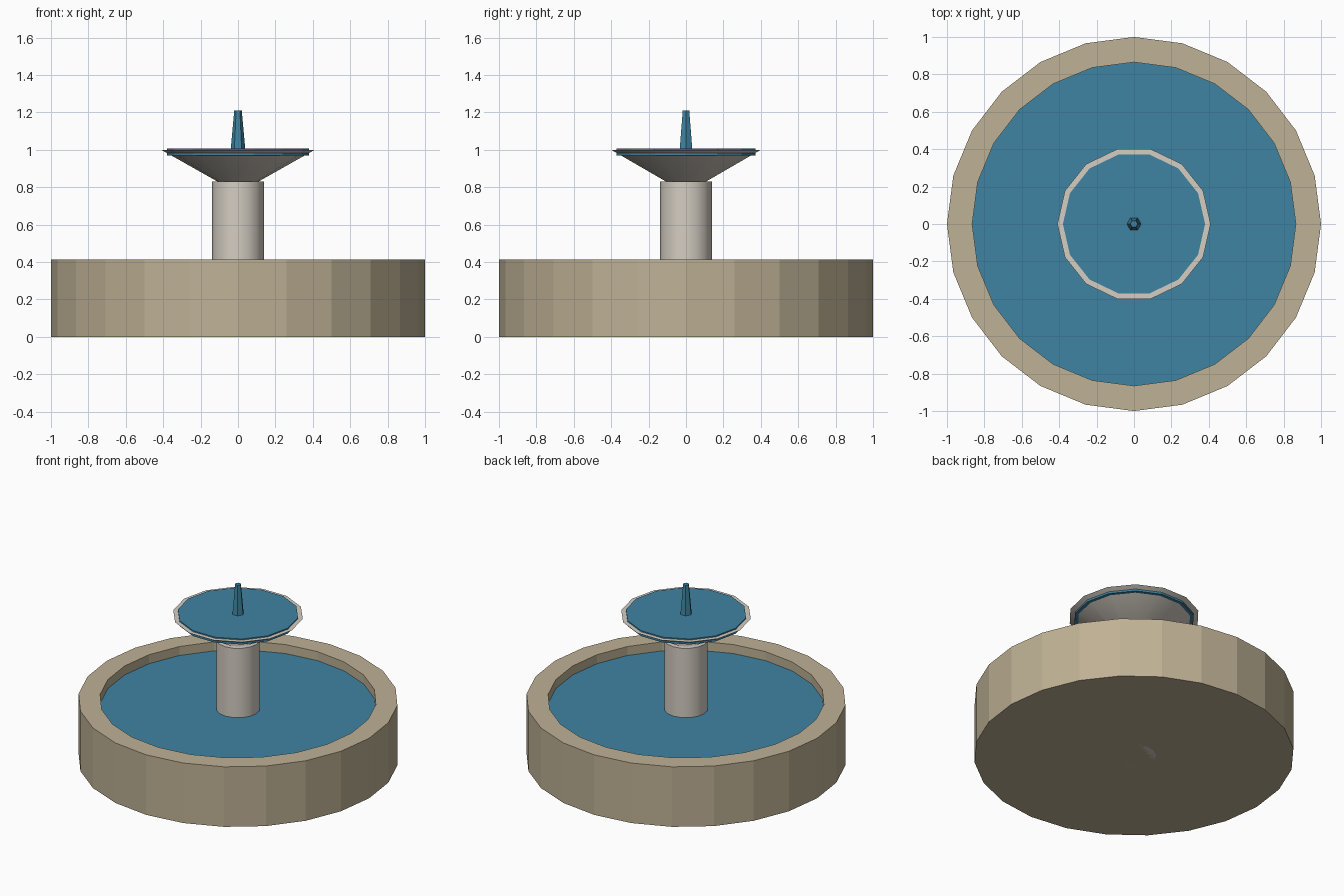
import bpy, bmesh
from math import cos, sin, pi, radians

if "Cube" in bpy.data.objects:
    bpy.data.objects.remove(bpy.data.objects["Cube"])


def material(name, rgb):
    m = bpy.data.materials.new(name)
    m.diffuse_color = (*rgb, 1)
    m.use_nodes = True
    m.node_tree.nodes["Principled BSDF"].inputs["Base Color"].default_value = m.diffuse_color
    return m


sandstone = material("sandstone", (0.52, 0.44, 0.30))
pale_stone = material("pale_stone", (0.66, 0.61, 0.54))
water = material("water", (0.05, 0.23, 0.36))


def lathe(name, profile, sides, mat, smooth=False):
    """Spin (radius, z) points around z; both ends are capped flat."""
    bm = bmesh.new()
    rings = [[bm.verts.new((r * cos(2 * pi * i / sides), r * sin(2 * pi * i / sides), z))
              for i in range(sides)] for r, z in profile]
    for a, b in zip(rings, rings[1:]):
        for i in range(sides):
            j = (i + 1) % sides
            bm.faces.new((a[i], a[j], b[j], b[i]))
    bm.faces.new(rings[0][::-1])
    bm.faces.new(rings[-1])
    bmesh.ops.recalc_face_normals(bm, faces=bm.faces[:])
    mesh = bpy.data.meshes.new(name)
    bm.to_mesh(mesh)
    bm.free()
    mesh.materials.append(mat)
    obj = bpy.data.objects.new(name, mesh)
    bpy.context.collection.objects.link(obj)
    if smooth:
        bpy.ops.object.select_all(action='DESELECT')
        obj.select_set(True)
        bpy.context.view_layer.objects.active = obj
        bpy.ops.object.shade_smooth_by_angle(angle=radians(40))
    return obj


# Lower pool: hollow faceted basin and its water
lathe("basin", [(1, 0), (1, 0.414), (0.865, 0.414), (0.865, 0.10)], 24, sandstone)
lathe("pool_water", [(0.865, 0.31), (0.865, 0.352)], 24, water)

# Central column
lathe("column", [(0.138, 0), (0.138, 0.83)], 16, pale_stone, smooth=True)

# Upper bowl, its water disc and the jet
lathe("upper_bowl", [(0.10, 0.825), (0.41, 1.0)], 14, pale_stone, smooth=True)
lathe("bowl_water", [(0.38, 0.97), (0.38, 1.008)], 14, water)
lathe("water_jet", [(0.04, 0.99), (0.02, 1.21)], 6, water)
